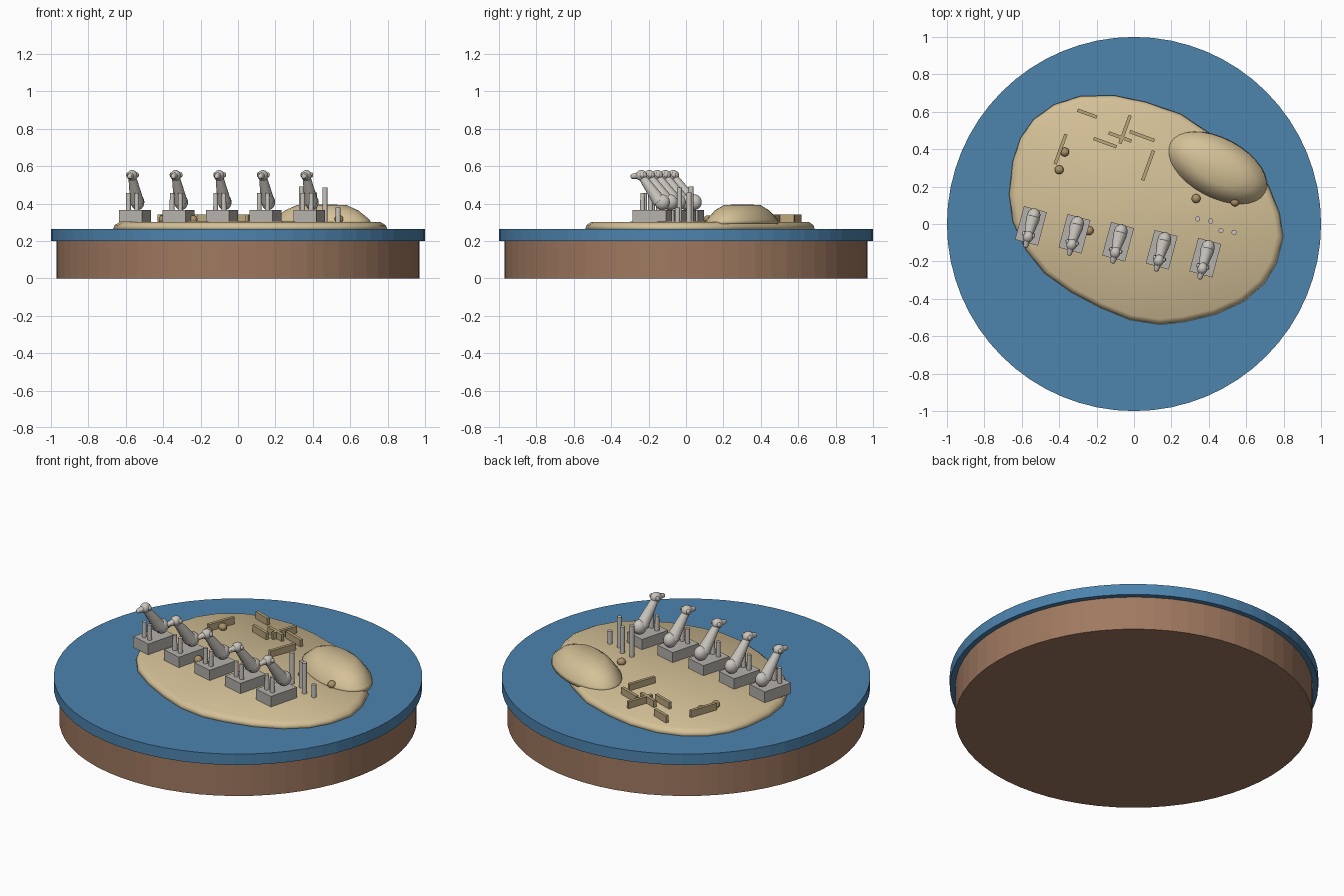
import bpy, bmesh, math
from mathutils import Matrix, Vector

cube = bpy.data.objects.get("Cube")
if cube:
    bpy.data.objects.remove(cube, do_unlink=True)


def material(name, rgb):
    col = [(c / 255) ** 2.2 for c in rgb] + [1]
    m = bpy.data.materials.new(name)
    m.use_nodes = True
    m.diffuse_color = col
    m.node_tree.nodes["Principled BSDF"].inputs["Base Color"].default_value = col
    return m


EARTH = material("earth_brown", (158, 120, 96))
WATER = material("water_blue", (78, 130, 172))
SAND = material("sand", (212, 192, 150))
WALL = material("mudbrick", (186, 166, 124))
ROCK = material("rock_tan", (170, 145, 105))
STONE = material("pale_stone", (200, 195, 188))
PLINTH = material("plinth_grey", (180, 176, 170))


def finish(bm, name, mat, smooth=False, angle=None):
    bmesh.ops.recalc_face_normals(bm, faces=bm.faces)
    me = bpy.data.meshes.new(name)
    bm.to_mesh(me)
    bm.free()
    me.materials.append(mat)
    ob = bpy.data.objects.new(name, me)
    bpy.context.collection.objects.link(ob)
    for p in me.polygons:
        p.use_smooth = smooth
    if angle:
        bpy.ops.object.select_all(action='DESELECT')
        ob.select_set(True)
        bpy.context.view_layer.objects.active = ob
        bpy.ops.object.shade_smooth_by_angle(angle=math.radians(angle))
    return ob


def rod(bm, a, b, r1, r2, sides=16):
    a, b = Vector(a), Vector(b)
    rot = (b - a).to_track_quat('Z', 'Y').to_matrix().to_4x4()
    bmesh.ops.create_cone(bm, cap_ends=True, segments=sides, radius1=r1, radius2=r2,
                          depth=(b - a).length, matrix=Matrix.Translation((a + b) / 2) @ rot)


def ball(bm, loc, size):
    bmesh.ops.create_uvsphere(bm, u_segments=16, v_segments=10, radius=1,
                              matrix=Matrix.Translation(loc) @ Matrix.Diagonal((*size, 1)))


def box(bm, loc, size, turn):
    bmesh.ops.create_cube(bm, size=1, matrix=Matrix.Translation(loc)
                          @ Matrix.Rotation(math.radians(turn), 4, 'Z')
                          @ Matrix.Diagonal((*size, 1)))


def mound(name, outline, centre, rings, peak):
    """Stack scaled copies of an outline and close the top with a fan."""
    bm = bmesh.new()
    cx, cy = centre
    loops = [[bm.verts.new((cx + (x - cx) * s, cy + (y - cy) * s, z)) for x, y in outline]
             for s, z in rings]
    n = len(outline)
    for low, high in zip(loops, loops[1:]):
        for i in range(n):
            j = (i + 1) % n
            bm.faces.new((low[i], low[j], high[j], high[i]))
    top = bm.verts.new((cx, cy, peak))
    for i in range(n):
        bm.faces.new((loops[-1][i], loops[-1][(i + 1) % n], top))
    bm.faces.new(loops[0])
    return finish(bm, name, SAND, smooth=True)


# Round base and sheet of water
for name, r, z0, z1, mat in (("earth_base", .97, 0, .2, EARTH), ("water_disc", 1, .2, .265, WATER)):
    bm = bmesh.new()
    rod(bm, (0, 0, z0), (0, 0, z1), r, r, 64)
    finish(bm, name, mat)

# Island
shore = [(-.67, .16), (-.65, .34), (-.61, .46), (-.54, .56), (-.43, .64), (-.29, .685),
         (-.11, .69), (.06, .655), (.25, .59), (.43, .47), (.59, .33), (.72, .21), (.78, .06),
         (.8, -.07), (.765, -.21), (.7, -.32), (.59, -.415), (.44, -.485), (.27, -.525),
         (.14, -.54), (-.02, -.515), (-.18, -.45), (-.34, -.365), (-.48, -.265),
         (-.58, -.14), (-.65, .01)]
mound("island", shore, (.06, .08), [(1, .26), (.985, .285), (.95, .3)], .307)

# Hill
tilt = Matrix.Rotation(math.radians(-28), 2)
hill = []
for i in range(32):
    t = math.tau * i / 32
    p = tilt @ Vector((.288 * math.cos(t), .16 * math.sin(t)))
    hill.append((.447 + p.x, .3 + p.y))
mound("hill", hill, (.447, .3), [(1, .29), (.98, .312), (.75, .362), (.5, .392)], .396)

# Row of seated ram statues on plinths
for k in range(5):
    x, y = -.551 + .233 * k, -.01 - .0425 * k
    place = Matrix.Translation((x, y, .365)) @ Matrix.Rotation(math.radians(-15), 4, 'Z')
    bm = bmesh.new()
    box(bm, (x, y, .3325), (.127, .185, .065), -15)
    finish(bm, "plinth", PLINTH)

    bm = bmesh.new()
    ball(bm, (0, .055, .042), (.036, .042, .042))            # haunch
    rod(bm, (0, .04, .045), (0, -.055, .175), .037, .021)    # torso and neck
    ball(bm, (0, -.06, .185), (.028, .032, .029))            # head
    rod(bm, (0, -.07, .185), (0, -.112, .18), .02, .013)     # muzzle
    ball(bm, (0, -.112, .18), (.013, .008, .013))            # nose
    for side in (-1, 1):
        ball(bm, (side * .026, -.05, .188), (.009, .012, .014))                      # ear
        rod(bm, (side * .023, -.048, 0), (side * .023, -.048, .09), .013, .012)      # foreleg
    bm.transform(place)
    finish(bm, "ram_statue", STONE, angle=40)

# Standing columns
for x, y, top in ((.34, .027, .49), (.41, .016, .46), (.465, -.035, .485), (.535, -.045, .378)):
    bm = bmesh.new()
    rod(bm, (x, y, .29), (x, y, top), .0135, .0135)
    finish(bm, "column", STONE, angle=40)

# Ruined walls: centre, length, turn
for x, y, length, turn in ((-.25, .59, .11, -20), (-.155, .435, .13, -20), (.043, .47, .14, -20),
                           (-.075, .465, .13, -20), (-.048, .505, .16, 70),
                           (.075, .313, .17, 70), (-.393, .4, .17, 70)):
    bm = bmesh.new()
    box(bm, (x, y, .32), (length, .018, .045), turn)
    finish(bm, "ruined_wall", WALL)

# Boulders
for x, y in ((-.37, .385), (-.4, .29), (-.24, -.035), (.332, .136), (.54, .118)):
    bm = bmesh.new()
    ball(bm, (x, y, .315), (.024, .024, .022))
    finish(bm, "boulder", ROCK, smooth=True)
